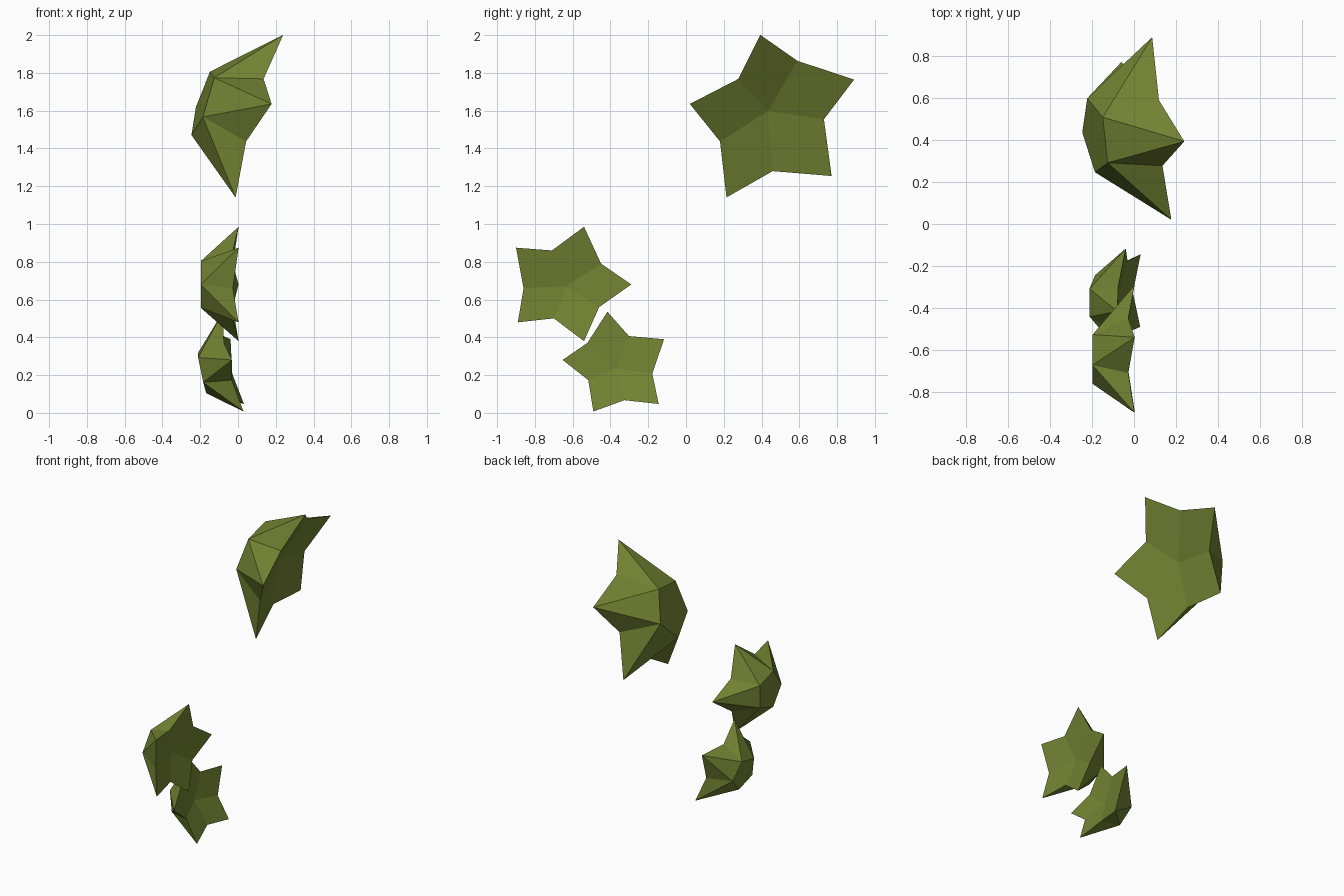
import bpy
from math import sin, cos, radians
from mathutils import Vector, Matrix

if "Cube" in bpy.data.objects:
    bpy.data.objects.remove(bpy.data.objects["Cube"])

leaf = bpy.data.materials.new("olive_green")
leaf.diffuse_color = (0.17, 0.223, 0.032, 1)
leaf.use_nodes = True
leaf.node_tree.nodes["Principled BSDF"].inputs["Base Color"].default_value = leaf.diffuse_color

# Slightly uneven five-pointed outline: (radius, angle) of tips and the valleys after them
TIPS = [(0.342, 0), (0.319, 73.2), (0.331, 144), (0.327, 217.8), (0.314, 287)]
VALLEYS = [(0.213, 31.2), (0.196, 113.4), (0.229, 185), (0.192, 249.3), (0.210, 325.1)]


def polar(r, a, depth):
    return Vector((depth, r * cos(radians(a)), r * sin(radians(a))))


def star_pod(name, centre, normal, tip_dir, size):
    """Cupped star facing `normal`, first tip along `tip_dir`, flat five-sided back."""
    verts = [polar(r, a, 0) for r, a in TIPS]
    verts += [polar(r, a, -0.03) for r, a in VALLEYS]
    verts += [polar(0.13, 36 + 72 * i, -0.2) for i in range(5)]
    verts.append(Vector((-0.066, -0.003, -0.01)))
    faces = [(14, 13, 12, 11, 10)]                      # back plate
    for i in range(5):
        p = (i + 4) % 5
        faces.append((15, 5 + p, i, 5 + i))             # front of a ray
        faces.append((i, 10 + p, 10 + i))               # back of a ray
        faces.append((i, 10 + i, 5 + i))                # ray sides
        faces.append((i, 5 + p, 10 + p))
    # Orient: local x = normal, local y = first tip
    n = Vector(normal).normalized()
    u = Vector(tip_dir)
    u = (u - n * u.dot(n)).normalized()
    rot = Matrix((n, u, n.cross(u))).transposed()
    mesh = bpy.data.meshes.new(name)
    mesh.from_pydata([rot @ v * size + Vector(centre) for v in verts], [], faces)
    mesh.materials.append(leaf)
    obj = bpy.data.objects.new(name, mesh)
    bpy.context.collection.objects.link(obj)


star_pod("large_star", (0.086, 0.458, 1.559), (1, 0.153, -0.325), (-0.096, -0.238, -0.409), 1.445)
star_pod("middle_star", (0.003, -0.632, 0.68), (1, 0, 0), (0, 1, 0), 1.0)
star_pod("low_star", (-0.018, -0.364, 0.252), (1, -0.03, 0.21), (0.048, 0.214, -0.2), 0.89)
